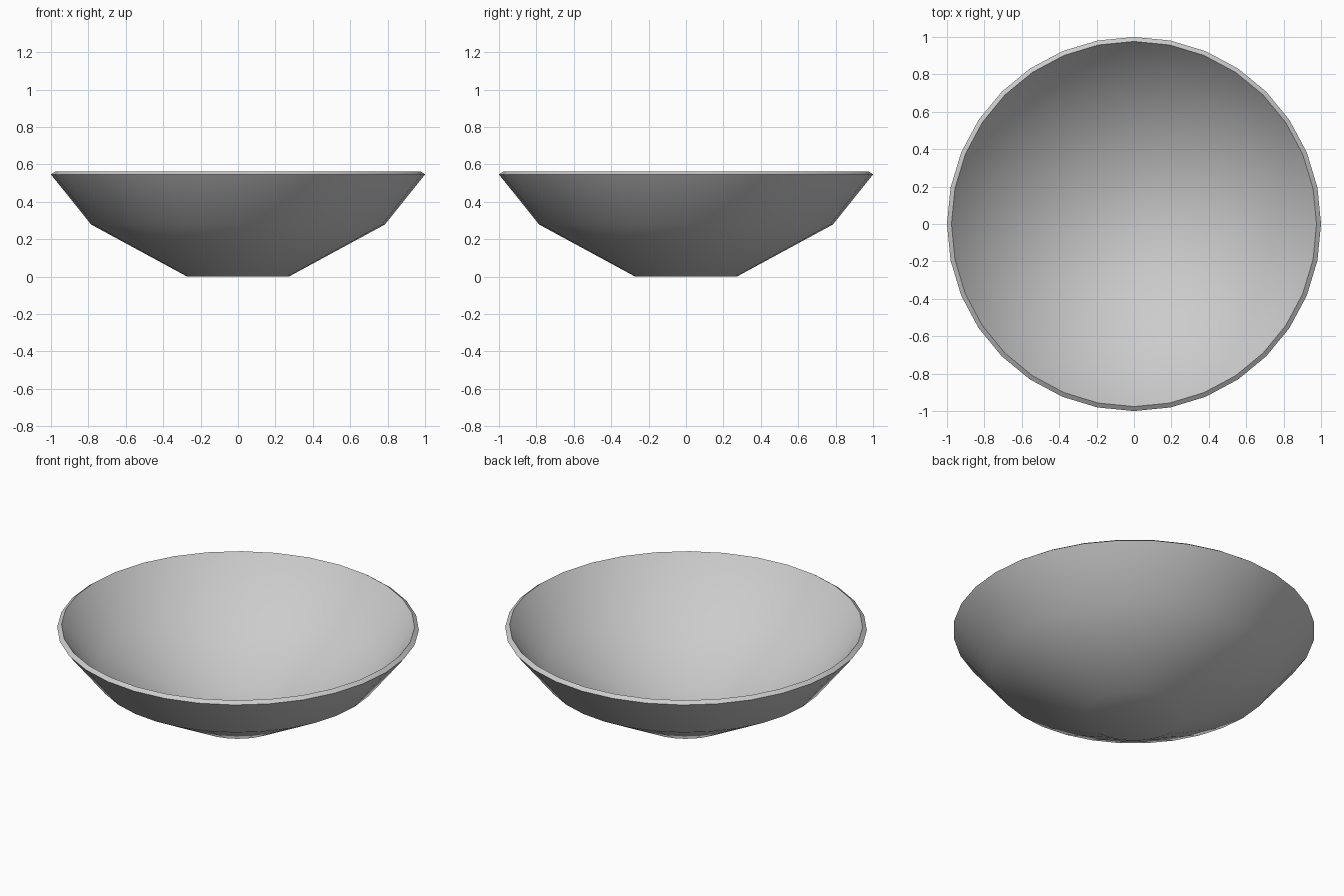
import bpy, bmesh
from math import sin, cos, pi, radians

if "Cube" in bpy.data.objects:
    bpy.data.objects.remove(bpy.data.objects["Cube"])

SIDES = 32
# Profile (radius, height): outer wall upward, over the bevelled rim, inner wall downward
PROFILE = [(0.272, 0.0), (0.785, 0.278), (1.0, 0.546),
           (0.976, 0.563), (0.77, 0.303), (0.264, 0.03)]


def lathe(name, profile, sides):
    bm = bmesh.new()
    rings = [[bm.verts.new((r * cos(2 * pi * i / sides), r * sin(2 * pi * i / sides), z))
              for i in range(sides)] for r, z in profile]
    for a, b in zip(rings, rings[1:]):
        for i in range(sides):
            j = (i + 1) % sides
            bm.faces.new((a[i], a[j], b[j], b[i]))
    # Flat underside and flat inside floor
    bm.faces.new(rings[0][::-1])
    bm.faces.new(rings[-1])
    bmesh.ops.recalc_face_normals(bm, faces=bm.faces)
    mesh = bpy.data.meshes.new(name)
    bm.to_mesh(mesh)
    bm.free()
    obj = bpy.data.objects.new(name, mesh)
    bpy.context.collection.objects.link(obj)
    return obj


# Thin-walled bowl, smooth walls with a crisp rim
bowl = lathe("bowl", PROFILE, SIDES)
bpy.context.view_layer.objects.active = bowl
bowl.select_set(True)
bpy.ops.object.shade_smooth_by_angle(angle=radians(40))
